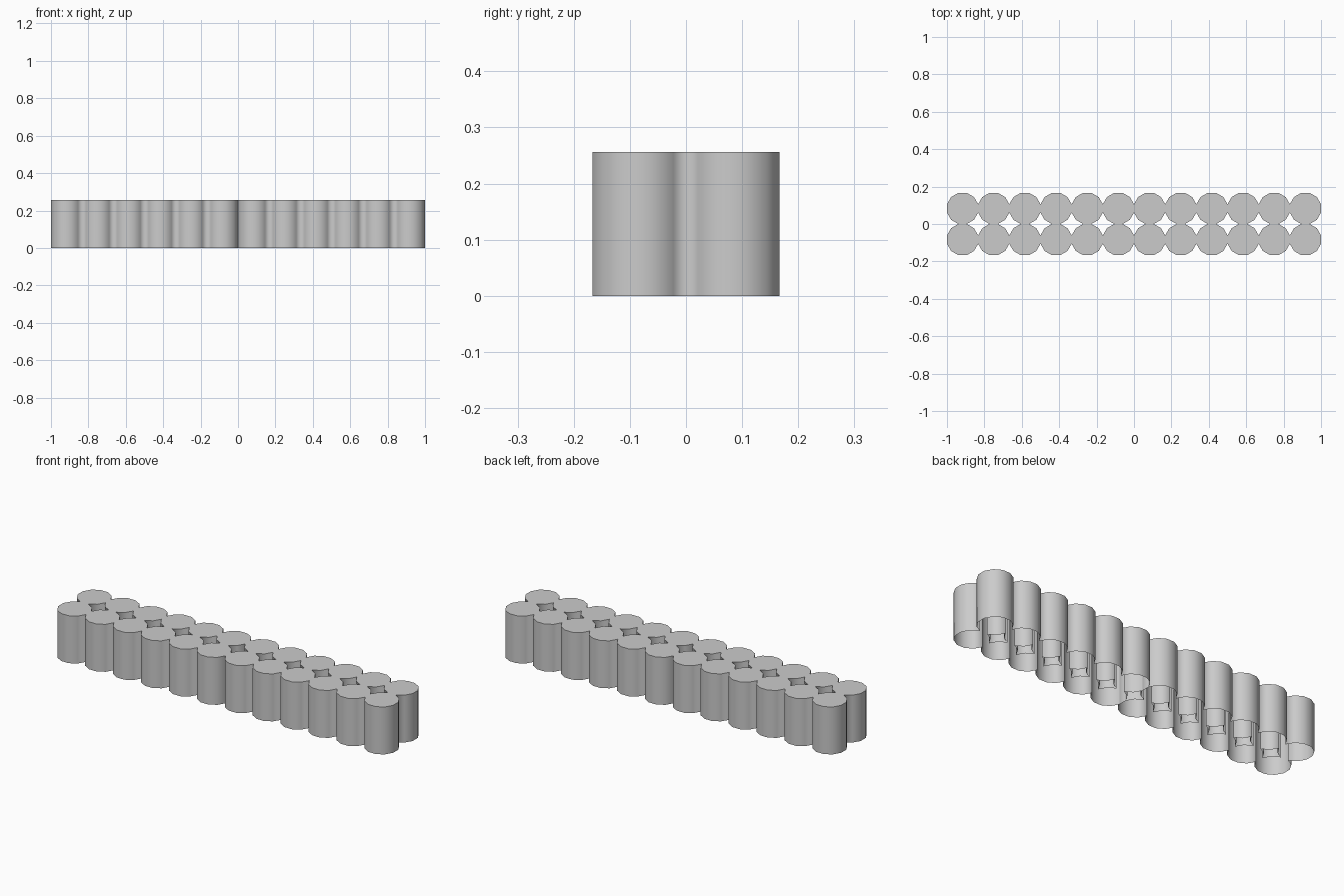
import bpy, bmesh
from math import cos, sin, radians

cube = bpy.data.objects.get("Cube")
if cube:
    bpy.data.objects.remove(cube, do_unlink=True)

HEIGHT = 0.256
APOTHEM = 1 / 12
RADIUS = APOTHEM / cos(radians(15))
COLUMNS, ROWS = 6, 2

grey = bpy.data.materials.new("plain_grey")
grey.use_nodes = True
colour = (0.6, 0.6, 0.6, 1)
grey.diffuse_color = colour
grey.node_tree.nodes["Principled BSDF"].inputs["Base Color"].default_value = colour


def add_tube(bm, col, row, x_start):
    """One twelve-sided tube, open below, without the walls shared inside its block."""
    cx = x_start + (2 * col + 1) * APOTHEM
    cy = (2 * row - 1) * APOTHEM
    angles = [radians(15 + 30 * k) for k in range(12)]
    ring = [(cx + RADIUS * cos(a), cy + RADIUS * sin(a)) for a in angles]
    low = [bm.verts.new((x, y, 0)) for x, y in ring]
    high = [bm.verts.new((x, y, HEIGHT)) for x, y in ring]
    shared = {
        0: col < COLUMNS - 1,
        90: row < ROWS - 1,
        180: col > 0,
        270: row > 0,
    }
    for k in range(12):
        n = (k + 1) % 12
        if shared.get(30 * n, False):
            continue
        bm.faces.new((low[k], low[n], high[n], high[k])).smooth = True
    bm.faces.new(high)


def add_block(name, x_start):
    """A welded block of tubes with rounded walls and a flat top."""
    bm = bmesh.new()
    for col in range(COLUMNS):
        for row in range(ROWS):
            add_tube(bm, col, row, x_start)
    bmesh.ops.remove_doubles(bm, verts=bm.verts[:], dist=0.0005)
    bm.normal_update()
    # Crisp rim between the walls and the top
    for edge in bm.edges:
        kinds = {abs(f.normal.z) > 0.5 for f in edge.link_faces}
        if len(kinds) == 2:
            edge.smooth = False
    mesh = bpy.data.meshes.new(name)
    bm.to_mesh(mesh)
    bm.free()
    mesh.materials.append(grey)
    obj = bpy.data.objects.new(name, mesh)
    bpy.context.collection.objects.link(obj)


add_block("right_tube_block", -1)
add_block("left_tube_block", 0)
